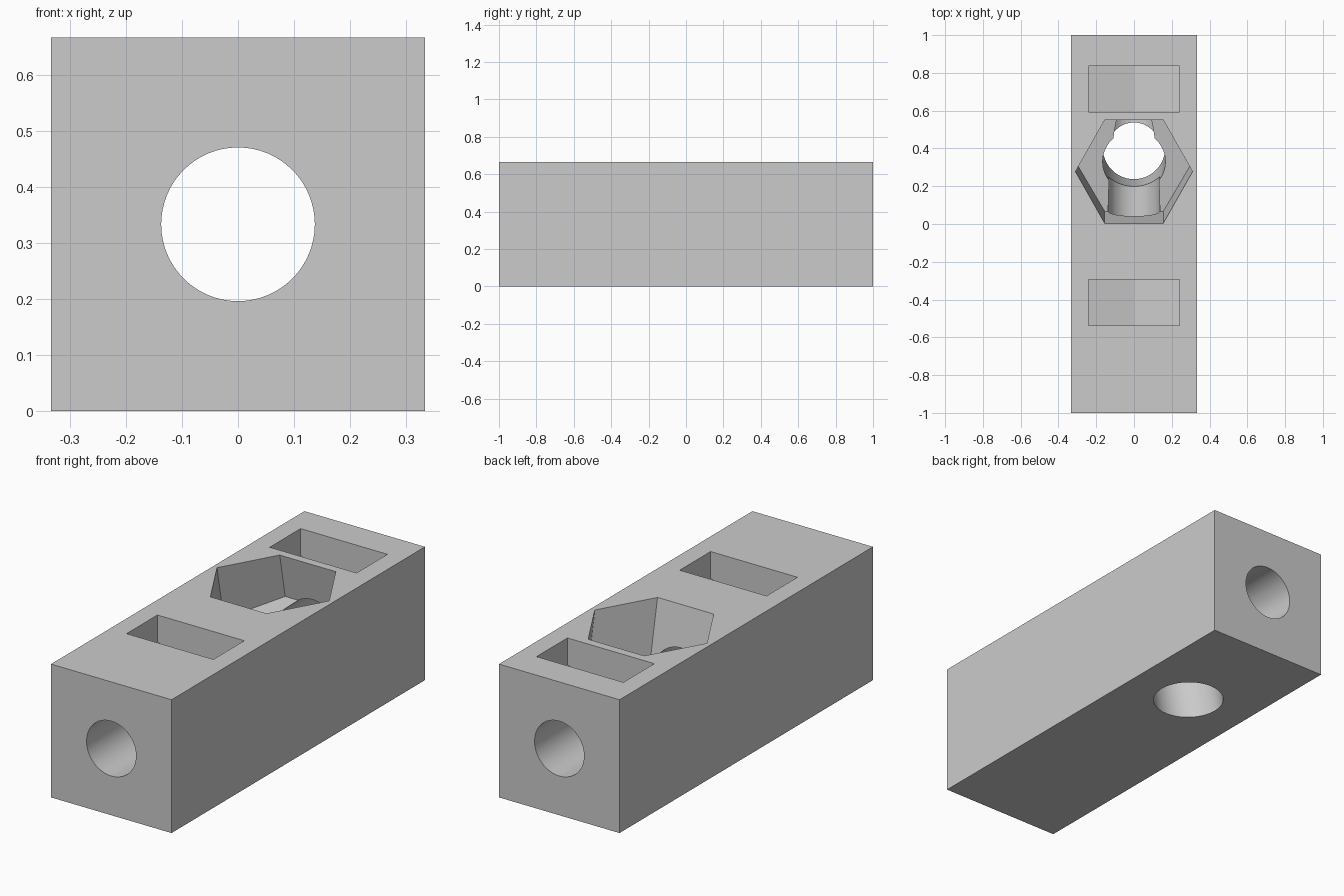
import bpy, bmesh, math
from mathutils import Matrix, Vector

if "Cube" in bpy.data.objects:
    bpy.data.objects.remove(bpy.data.objects["Cube"], do_unlink=True)

W, L = 0.666, 2.0            # section and length of the block
TILT = math.radians(11)      # lean of the bolt axis
BOLT_Y = 0.277               # bolt axis position on the top face

grey = bpy.data.materials.new("plain grey")
grey.use_nodes = True
colour = (0.6, 0.6, 0.6, 1)
grey.diffuse_color = colour
grey.node_tree.nodes["Principled BSDF"].inputs["Base Color"].default_value = colour


def ring(n, r):
    return [(r * math.cos(math.tau * i / n), r * math.sin(math.tau * i / n)) for i in range(n)]


def prism(name, profile, low, high, matrix):
    """Extrude a flat profile along its local z axis from low to high."""
    bm = bmesh.new()
    face = bm.faces.new([bm.verts.new((x, y, low)) for x, y in profile])
    new = bmesh.ops.extrude_face_region(bm, geom=[face])["geom"]
    bmesh.ops.translate(bm, vec=(0, 0, high - low),
                        verts=[v for v in new if isinstance(v, bmesh.types.BMVert)])
    bm.transform(matrix)
    bmesh.ops.recalc_face_normals(bm, faces=bm.faces)
    mesh = bpy.data.meshes.new(name)
    bm.to_mesh(mesh)
    bm.free()
    mesh.materials.append(grey)
    obj = bpy.data.objects.new(name, mesh)
    bpy.context.collection.objects.link(obj)
    return obj


# Profiles drawn in x-z become solids running along y
along_y = Matrix.Rotation(math.pi / 2, 4, "X")
h = W / 2
block = prism("block", [(-h, 0), (h, 0), (h, W), (-h, W)], -L / 2, L / 2, along_y)

# Long bore from front to back
cutters = [prism("bore_cutter", ring(64, 0.137), -1.2, 1.2,
                 Matrix.Translation((0, 0, h)) @ along_y)]

# Leaning hexagonal recess with a round hole down through the underside
bolt = Matrix.Translation((0, BOLT_Y, W)) @ Matrix.Rotation(TILT, 4, "X")
cutters.append(prism("hex_cutter", ring(6, 0.31), -0.28, 0.3, bolt))
cutters.append(prism("hole_cutter", ring(64, 0.166), -0.9, -0.2, bolt))

# Two slots in the top with shallow V floors
slot = [(-0.24, W + 0.1), (-0.24, W - 0.135), (0, W - 0.192), (0.24, W - 0.135), (0.24, W + 0.1)]
for y in (-0.415, 0.715):
    cutters.append(prism("slot_cutter", slot, -0.122, 0.122,
                         Matrix.Translation((0, y, 0)) @ along_y))

# Cut everything out of the block
bpy.ops.object.select_all(action="DESELECT")
bpy.context.view_layer.objects.active = block
block.select_set(True)
for cutter in cutters:
    cutter.hide_render = True
    mod = block.modifiers.new("cut", "BOOLEAN")
    mod.operation = "DIFFERENCE"
    mod.solver = "EXACT"
    mod.object = cutter
    bpy.ops.object.modifier_apply(modifier=mod.name)
for cutter in cutters:
    bpy.data.objects.remove(cutter, do_unlink=True)

bpy.ops.object.shade_smooth_by_angle(angle=math.radians(12))
